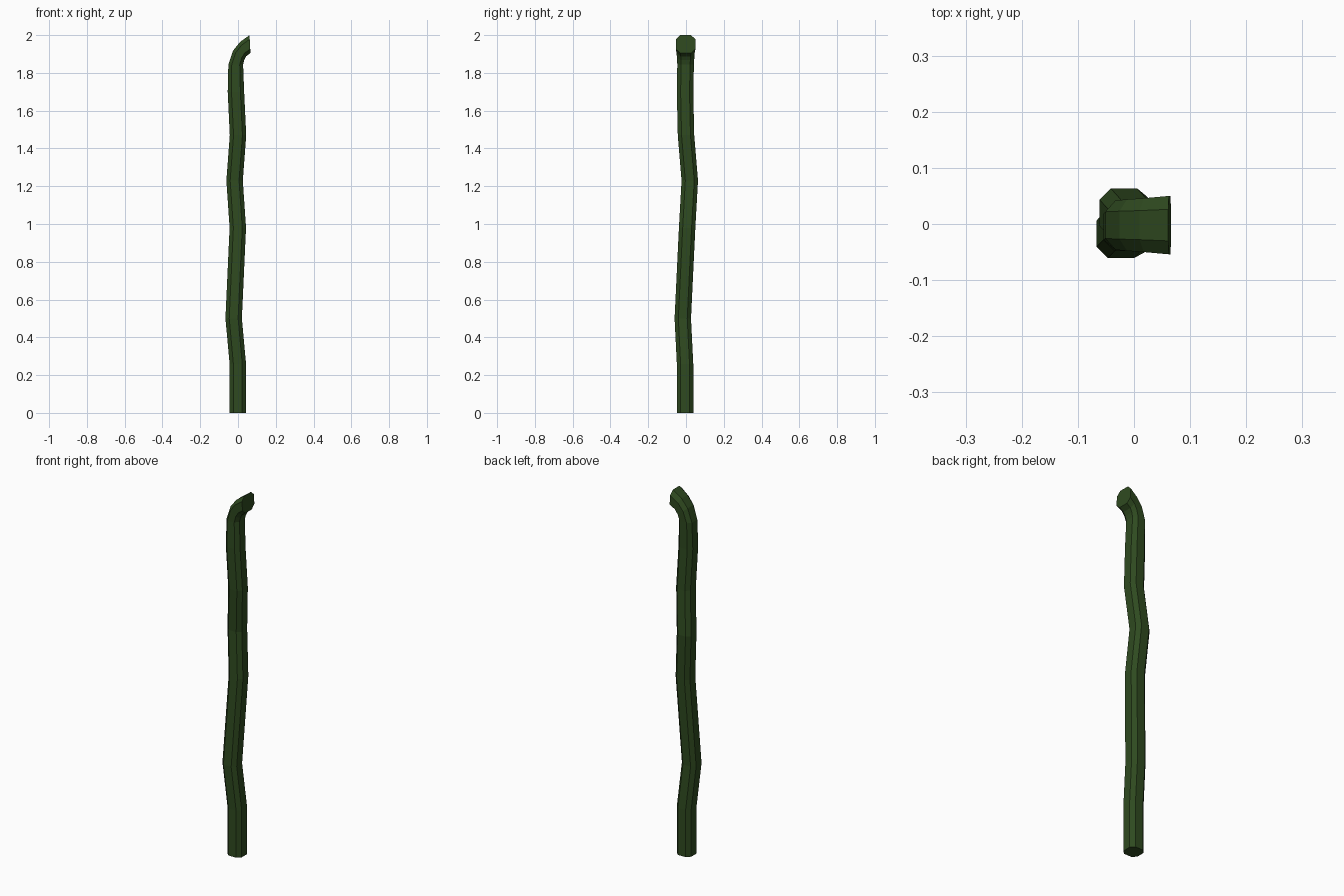
import bpy, bmesh
from mathutils import Vector

if "Cube" in bpy.data.objects:
    bpy.data.objects.remove(bpy.data.objects["Cube"])

# Shaft rings: centre x, centre y, height z
SHAFT = [(-0.001, -0.005, 0.0), (-0.001, -0.005, 0.26), (-0.023, -0.017, 0.5),
         (-0.001, 0.006, 0.98), (-0.018, 0.02, 1.23), (0.0, 0.0, 1.47),
         (-0.011, -0.005, 1.7)]
# Bend rings: outer x, outer z, inner x, inner z, half depth in y
BEND = [(-0.051, 1.845, 0.027, 1.845, 0.044), (-0.026, 1.918, 0.033, 1.868, 0.046),
        (0.010, 1.963, 0.043, 1.888, 0.048), (0.061, 2.0, 0.066, 1.905, 0.052)]
HALF, FLAT = 0.0435, 0.54   # half width, share of the width that is flat

# Chamfered-square cross-section
SECTION = [(1, FLAT), (FLAT, 1), (-FLAT, 1), (-1, FLAT),
           (-1, -FLAT), (-FLAT, -1), (FLAT, -1), (1, -FLAT)]

bm = bmesh.new()
rings = []


def add_ring(centre, u, v):
    rings.append([bm.verts.new(centre + u * a + v * b) for a, b in SECTION])


# Crooked shaft
for c in SHAFT:
    add_ring(Vector(c), Vector((HALF, 0, 0)), Vector((0, HALF, 0)))

# Bent tip
for ox, oz, ix, iz, hy in BEND:
    outer, inner = Vector((ox, -0.002, oz)), Vector((ix, -0.002, iz))
    add_ring((outer + inner) / 2, (inner - outer) / 2, Vector((0, hy, 0)))

# Skin and end caps
for r0, r1 in zip(rings, rings[1:]):
    for i in range(8):
        j = (i + 1) % 8
        bm.faces.new((r0[i], r0[j], r1[j], r1[i]))
bm.faces.new(rings[0][::-1])
bm.faces.new(rings[-1])
bmesh.ops.recalc_face_normals(bm, faces=bm.faces)

mesh = bpy.data.meshes.new("stem")
bm.to_mesh(mesh)
bm.free()
stem = bpy.data.objects.new("stem", mesh)
bpy.context.collection.objects.link(stem)

green = bpy.data.materials.new("dark_green")
green.diffuse_color = (0.028, 0.068, 0.014, 1)
green.use_nodes = True
green.node_tree.nodes["Principled BSDF"].inputs["Base Color"].default_value = green.diffuse_color
mesh.materials.append(green)
